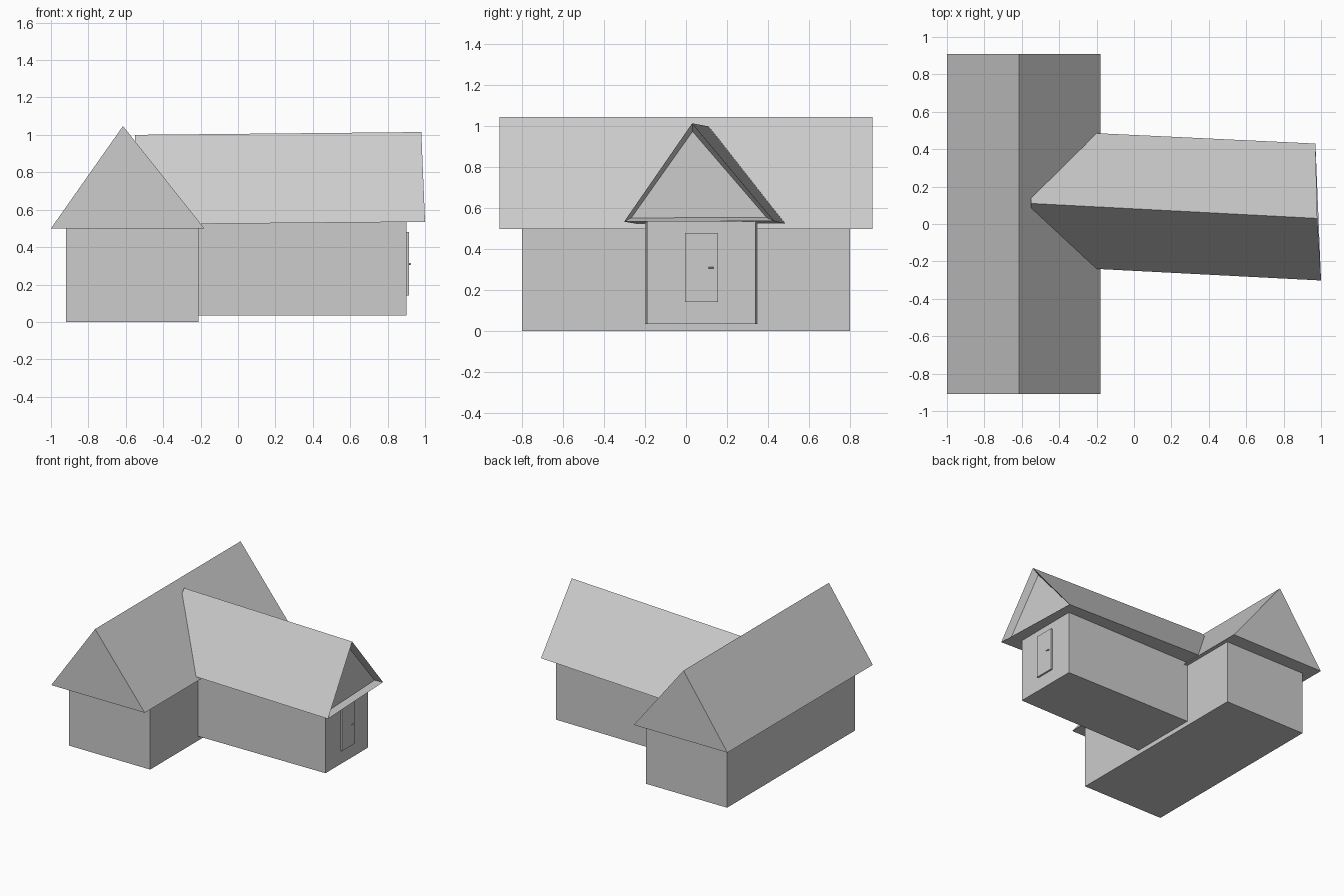
import bpy
import bmesh
import math
from mathutils import Vector

if "Cube" in bpy.data.objects:
    bpy.data.objects.remove(bpy.data.objects["Cube"])

grey = bpy.data.materials.new("light_grey")
grey.diffuse_color = (0.604, 0.604, 0.604, 1)
grey.use_nodes = True
grey.node_tree.nodes["Principled BSDF"].inputs["Base Color"].default_value = grey.diffuse_color


def finish(name, bm):
    bmesh.ops.recalc_face_normals(bm, faces=bm.faces)
    me = bpy.data.meshes.new(name)
    bm.to_mesh(me)
    bm.free()
    me.materials.append(grey)
    ob = bpy.data.objects.new(name, me)
    bpy.context.collection.objects.link(ob)
    return ob


def loft(start, end):
    """Closed solid between two matching end profiles; returns the end face too."""
    bm = bmesh.new()
    a = [bm.verts.new(p) for p in start]
    b = [bm.verts.new(p) for p in end]
    n = len(a)
    bm.faces.new(a[::-1])
    cap = bm.faces.new(b)
    for i in range(n):
        j = (i + 1) % n
        bm.faces.new((a[i], a[j], b[j], b[i]))
    bmesh.ops.recalc_face_normals(bm, faces=bm.faces)
    return bm, cap


def wall_end(x, y0, y1, z0, z1):
    return [(x, y0, z0), (x, y1, z0), (x, y1, z1), (x, y0, z1)]


# Main house block
bm, _ = loft(wall_end(-0.92, -0.8, 0.8, 0, 0.502),
             wall_end(-0.21, -0.8, 0.8, 0, 0.502))
finish("main_walls", bm)

# Main gable roof, running front to back
gable = [(-1.0, 0.5), (-0.18, 0.5), (-0.615, 1.047)]
bm, _ = loft([(x, -0.91, z) for x, z in gable],
             [(x, 0.91, z) for x, z in gable])
finish("main_roof", bm)

# Side wing block, very slightly askew
bm, _ = loft(wall_end(-0.23, -0.20, 0.35, 0.035, 0.54),
             wall_end(0.90, -0.19, 0.34, 0.035, 0.54))
finish("wing_walls", bm)

# Wing roof with a recessed gable end
bm, cap = loft([(-0.55, -0.222, 0.521), (-0.55, 0.502, 0.521), (-0.55, 0.11, 1.0)],
               [(1.0, -0.302, 0.535), (0.97, 0.43, 0.538), (0.98, 0.03, 1.015)])
bmesh.ops.inset_region(bm, faces=[cap], thickness=0.04)
bmesh.ops.translate(bm, verts=list(cap.verts), vec=Vector((-0.05, 0, 0)))
finish("wing_roof", bm)

# Door slab
bm, _ = loft(wall_end(0.89, -0.004, 0.156, 0.142, 0.48),
             wall_end(0.914, -0.004, 0.156, 0.142, 0.48))
finish("door", bm)

# Door handle: stem and lever
bm = bmesh.new()
for radius, length, pos, axis in ((0.005, 0.012, (0.917, 0.131, 0.31), 'Y'),
                                  (0.003, 0.026, (0.922, 0.122, 0.31), 'X')):
    new = bmesh.ops.create_cone(bm, cap_ends=True, segments=8, radius1=radius,
                                radius2=radius, depth=length)["verts"]
    turn = Vector((1, 0, 0)) if axis == 'X' else Vector((0, 1, 0))
    from mathutils import Matrix
    bmesh.ops.transform(bm, verts=new, matrix=Matrix.Translation(pos)
                        @ Matrix.Rotation(math.pi / 2, 4, turn))
finish("door_handle", bm)
